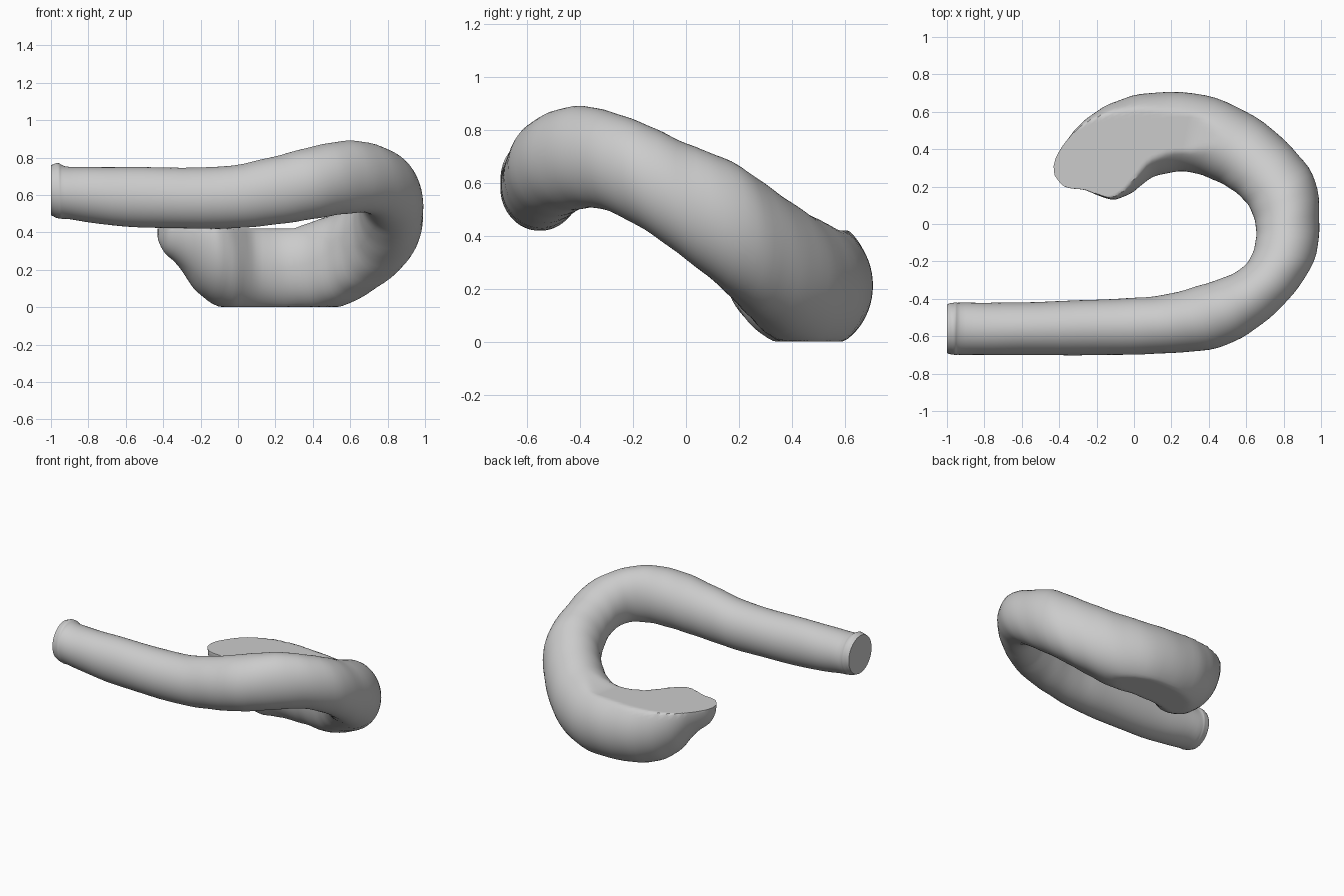
import bpy, bmesh, math

if "Cube" in bpy.data.objects:
    bpy.data.objects.remove(bpy.data.objects["Cube"])

# One plain grey
grey = bpy.data.materials.new("plain_grey")
grey.use_nodes = True
colour = (0.6, 0.6, 0.6, 1)
grey.diffuse_color = colour
grey.node_tree.nodes["Principled BSDF"].inputs["Base Color"].default_value = colour

# Cross-sections along the hook: inner x, y, outer x, y, bottom, top
stations = [
    (-1, -.43, -1, -.69, .49, .76),
    (-.96, -.42, -.96, -.7, .475, .77),
    (-.9, -.42, -.9, -.7, .47, .75),
    (-.6, -.42, -.6, -.7, .43, .75),
    (-.1, -.40, -.1, -.7, .42, .75),
    (.15, -.38, .2, -.69, .44, .80),
    (.35, -.33, .45, -.66, .47, .86),
    (.52, -.27, .65, -.56, .5, .89),
    (.61, -.2, .83, -.4, .5, .87),
    (.65, -.1, .96, -.2, .42, .82),
    (.65, 0, .99, 0, .31, .75),
    (.61, .1, .97, .23, .19, .68),
    (.53, .18, .85, .40, .09, .59),
    (.42, .24, .65, .57, .0, .5),
    (.27, .28, .38, .69, -.03, .45),
    (.1, .25, .08, .7, -.03, .47),
    (-.01, .17, -.13, .64, -.01, .54),
    (-.12, .13, -.27, .55, .07, .6),
    (-.26, .18, -.35, .46, .21, .6),
    (-.37, .2, -.41, .37, .29, .55),
    (-.425, .26, -.43, .31, .36, .48),
]
STEPS, SIDES, RIM, BEND, SCOOP = 5, 64, .42, 12, 14


def spline(a, b, c, d, t):
    """Smooth blend from b to c."""
    return b + .5 * t * (c - a + t * (2*a - 5*b + 4*c - d + t * (3*(b - c) + d - a)))


def section(pos):
    """Interpolated station at a fractional position."""
    last = len(stations) - 1
    i = min(int(pos), last - 1)
    near = [stations[max(0, min(last, i + k))] for k in (-1, 0, 1, 2)]
    return [spline(*values, pos - i) for values in zip(*near)]


def rounded(value, power):
    """Push a sine or cosine outwards for a boxier outline."""
    return math.copysign(abs(value) ** (2 / power), value)


bm = bmesh.new()
rings = []
for n in range((len(stations) - 1) * STEPS + 1):
    pos = n / STEPS
    ix, iy, ox, oy, low, high = section(pos)
    ceiling = RIM + max(0, SCOOP - pos) * .09     # flat top of the scoop
    belly = 2 + .9 * max(0, 1 - abs(pos - BEND) / 3)   # fuller inner underside
    ring = []
    for s in range(SIDES):
        a = math.tau * s / SIDES
        c, d = math.cos(a), math.sin(a)
        power = belly if c < 0 and d < 0 else 2
        lump = 1 + .012 * math.sin(pos * 5 + 2 * a) * math.sin(pos * 3)
        across = .5 + .5 * rounded(c, power) * lump
        z = (low + high) / 2 + (high - low) / 2 * rounded(d, power) * lump
        z = max(0, min(z, ceiling))
        ring.append(bm.verts.new((ix + (ox - ix) * across, iy + (oy - iy) * across, z)))
    rings.append(ring)

# Skin and flat end caps
for r, q in zip(rings, rings[1:]):
    for s in range(SIDES):
        e = (s + 1) % SIDES
        bm.faces.new((r[s], r[e], q[e], q[s]))
bm.faces.new(rings[0])
bm.faces.new(rings[-1])
bmesh.ops.recalc_face_normals(bm, faces=bm.faces)

mesh = bpy.data.meshes.new("curved_hook")
bm.to_mesh(mesh)
bm.free()
mesh.materials.append(grey)
hook = bpy.data.objects.new("curved_hook", mesh)
bpy.context.collection.objects.link(hook)
bpy.context.view_layer.objects.active = hook
hook.select_set(True)
bpy.ops.object.shade_smooth_by_angle(angle=math.radians(35))
